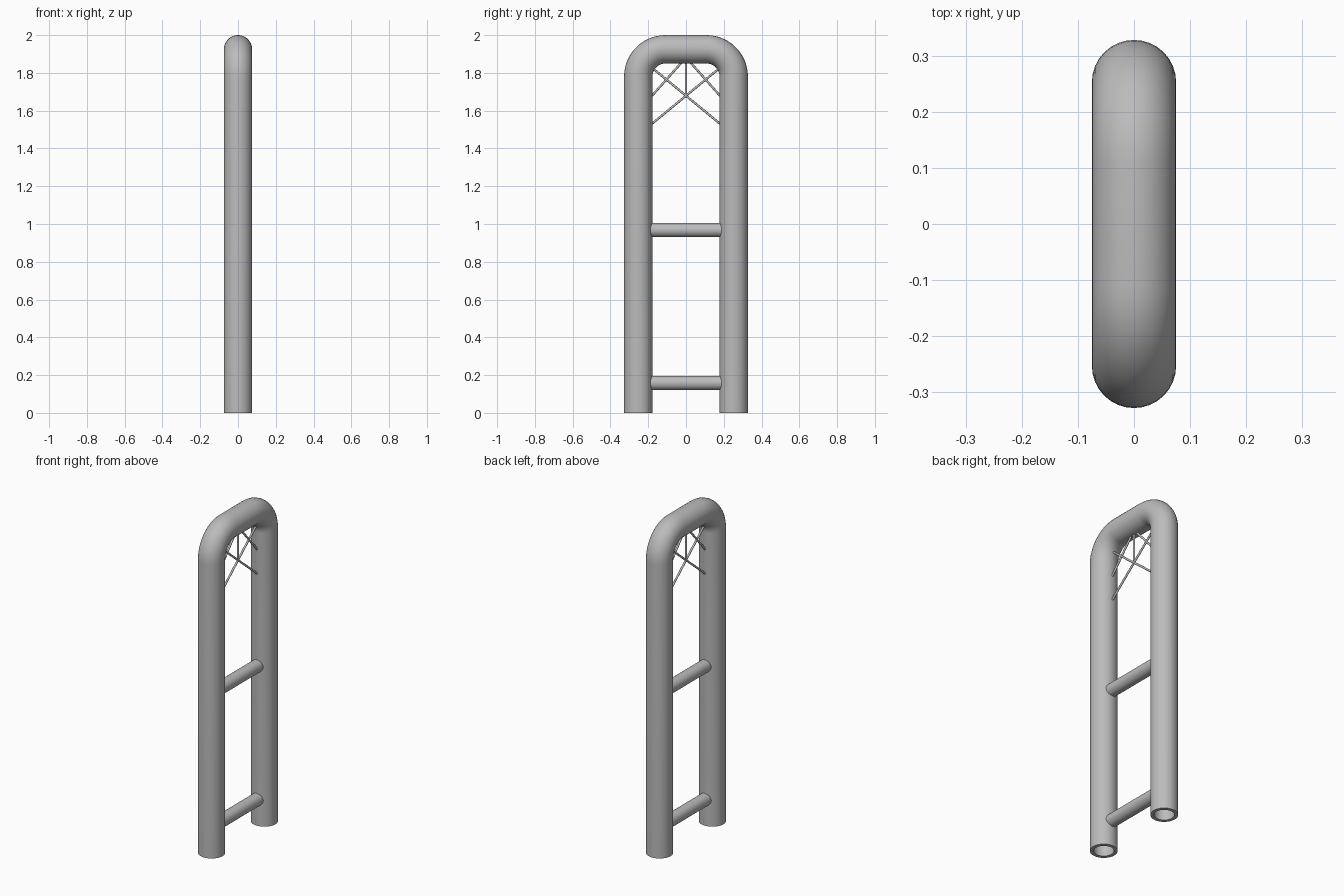
import bpy, bmesh, math
from mathutils import Vector

cube = bpy.data.objects.get("Cube")
if cube:
    bpy.data.objects.remove(cube)

SIDES = 32
LEG_Y, TOP_Z = 0.253, 1.925      # centre line of the bent tube
BEND, OUTER, INNER = 0.145, 0.075, 0.055

steel = bpy.data.materials.new("grey steel")
steel.use_nodes = True
colour = (0.5, 0.5, 0.5, 1)
steel.diffuse_color = colour
steel.node_tree.nodes["Principled BSDF"].inputs["Base Color"].default_value = colour


def finish(obj):
    obj.data.materials.append(steel)
    bpy.ops.object.select_all(action="DESELECT")
    obj.select_set(True)
    bpy.context.view_layer.objects.active = obj
    bpy.ops.object.shade_smooth_by_angle(angle=math.radians(40))


def bar(name, start, end, radius, sides):
    """Round bar between two (y, z) points in the middle plane."""
    a, b = Vector((0, *start)), Vector((0, *end))
    bpy.ops.mesh.primitive_cylinder_add(vertices=sides, radius=radius, depth=(b - a).length,
                                        location=(a + b) / 2)
    obj = bpy.context.object
    obj.name = name
    obj.rotation_euler = (b - a).to_track_quat("Z", "Y").to_euler()
    finish(obj)


# Bent tube: stations up one leg, over two quarter bends, down the other
path = [(-LEG_Y, 0, 0)]
for side, first in ((-1, 0), (1, 90)):
    for i in range(13):
        t = math.radians(first + 90 * i / 12)
        path.append((side * (LEG_Y - BEND) - BEND * math.cos(t),
                     TOP_Z - BEND + BEND * math.sin(t), t))
path.append((LEG_Y, 0, math.pi))

# Outer skin forwards and inner skin backwards, closed by the end rims
bm = bmesh.new()
rings = []
for radius, stations in ((OUTER, path), (INNER, path[::-1])):
    for y, z, t in stations:
        ring = []
        for k in range(SIDES):
            a = math.tau * k / SIDES
            out = radius * math.cos(a)
            ring.append(bm.verts.new((radius * math.sin(a),
                                      y - out * math.cos(t), z + out * math.sin(t))))
        rings.append(ring)
for r, ring in enumerate(rings):
    after = rings[(r + 1) % len(rings)]
    for k in range(SIDES):
        n = (k + 1) % SIDES
        bm.faces.new((ring[k], ring[n], after[n], after[k]))
bmesh.ops.recalc_face_normals(bm, faces=bm.faces)
mesh = bpy.data.meshes.new("bent_tube")
bm.to_mesh(mesh)
bm.free()
tube = bpy.data.objects.new("bent_tube", mesh)
bpy.context.collection.objects.link(tube)
finish(tube)

# Rungs
for name, z in (("lower_rung", 0.158), ("upper_rung", 0.968)):
    bar(name, (-0.192, z), (0.192, z), 0.038, 24)

# Thin bracing under the top bend
for name, s in (("front", -1), ("back", 1)):
    bar(name + "_long_brace", (s * 0.187, 1.525), (-s * 0.187, 1.833), 0.006, 12)
    bar(name + "_short_brace", (s * 0.187, 1.671), (s * 0.022, 1.857), 0.006, 12)
bar("centre_brace", (0, 1.679), (0, 1.858), 0.006, 12)
